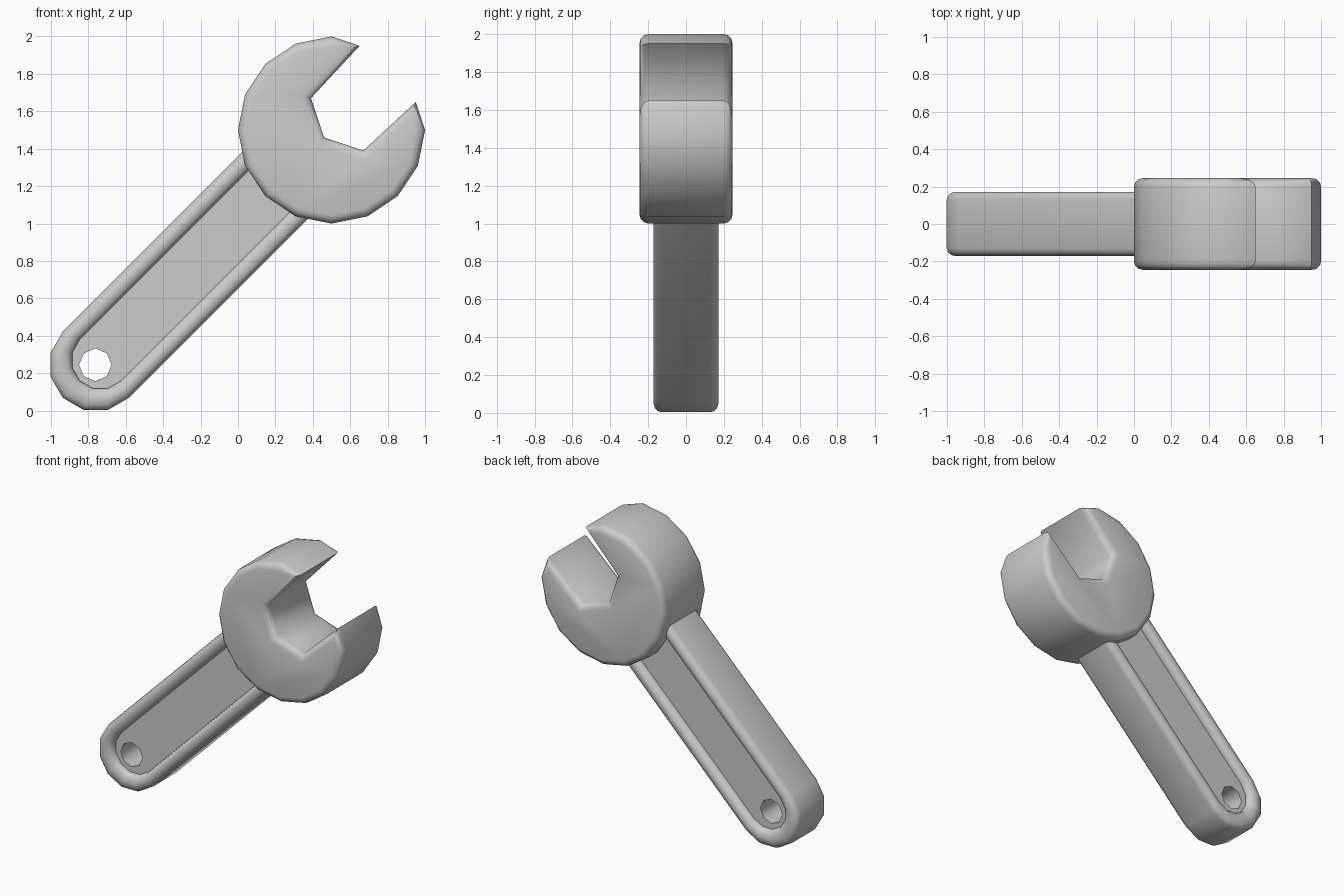
import bpy, bmesh
from math import sin, cos, pi, radians, sqrt

if "Cube" in bpy.data.objects:
    bpy.data.objects.remove(bpy.data.objects["Cube"])


def finish(bm, name):
    bmesh.ops.recalc_face_normals(bm, faces=bm.faces)
    mesh = bpy.data.meshes.new(name)
    bm.to_mesh(mesh)
    bm.free()
    ob = bpy.data.objects.new(name, mesh)
    bpy.context.collection.objects.link(ob)
    bpy.ops.object.select_all(action='DESELECT')
    ob.select_set(True)
    bpy.context.view_layer.objects.active = ob
    bpy.ops.object.shade_smooth_by_angle(angle=radians(65))
    return ob


def ring(bm, pts, y):
    return [bm.verts.new((x, y, z)) for x, z in pts]


def loft(bm, a, b):
    n = len(a)
    for i in range(n):
        j = (i + 1) % n
        bm.faces.new((a[i], a[j], b[j], b[i]))


# Head: 16-sided disc with an open jaw, rims rounded
HX, HZ, HR, HY = 0.5, 1.5, 0.5, 0.245
profile = [(HX + HR * cos(radians(90 + 22.5 * i)),
            HZ + HR * sin(radians(90 + 22.5 * i))) for i in range(13)]
profile += [(0.95, 1.65), (0.67, 1.39), (0.46, 1.46), (0.39, 1.67), (0.65, 1.95)]
bm = bmesh.new()
front, back = ring(bm, profile, -HY), ring(bm, profile, HY)
loft(bm, front, back)
caps = [bm.faces.new(front), bm.faces.new(back)]
rims = [e for f in caps for e in f.edges]
bmesh.ops.recalc_face_normals(bm, faces=bm.faces)
bmesh.ops.bevel(bm, geom=rims, offset=0.045, segments=3, profile=0.5,
                affect='EDGES', clamp_overlap=False)
finish(bm, "wrench_head")

# Handle: rounded raised rim swept round a recessed web, diagonal axis
CX, CZ, LENGTH = -0.76, 0.245, 1.5
K = 1 / sqrt(2)
RIM_Y, WEB_Y, R_OUT, R_IN, B = 0.172, 0.12, 0.25, 0.156, 0.042


def slot(r):
    shift = (R_OUT - r) * 0.37
    local = [(LENGTH, r)]
    local += [(shift - r * sin(pi * i / 6), r * cos(pi * i / 6)) for i in range(7)]
    local += [(LENGTH, -r)]
    return [(CX + (s - t) * K, CZ + (s + t) * K) for s, t in local]


half = [(R_IN, WEB_Y)]
half += [(R_IN + B - B * cos(pi * i / 6), RIM_Y - B + B * sin(pi * i / 6)) for i in range(4)]
half += [(R_OUT - B + B * sin(pi * i / 6), RIM_Y - B + B * cos(pi * i / 6)) for i in range(4)]
section = [(r, -y) for r, y in half] + half[::-1]
bm = bmesh.new()
rings = [ring(bm, slot(r), y) for r, y in section]
for a, b in zip(rings, rings[1:]):
    loft(bm, a, b)

# Eight-sided hanging hole through the web
octagon = [(CX - 0.003 + 0.087 * cos(pi * i / 4), CZ + 0.087 * sin(pi * i / 4)) for i in range(8)]
holes = [ring(bm, octagon, y) for y in (-WEB_Y, WEB_Y)]
loft(bm, *holes)
for outer, hole in ((rings[0], holes[0]), (rings[-1], holes[1])):
    edges = [bm.edges.get((loop[i - 1], loop[i]))
             for loop in (outer, hole) for i in range(len(loop))]
    bmesh.ops.triangle_fill(bm, edges=edges, use_beauty=True, normal=(0, 1, 0))
finish(bm, "wrench_handle")
